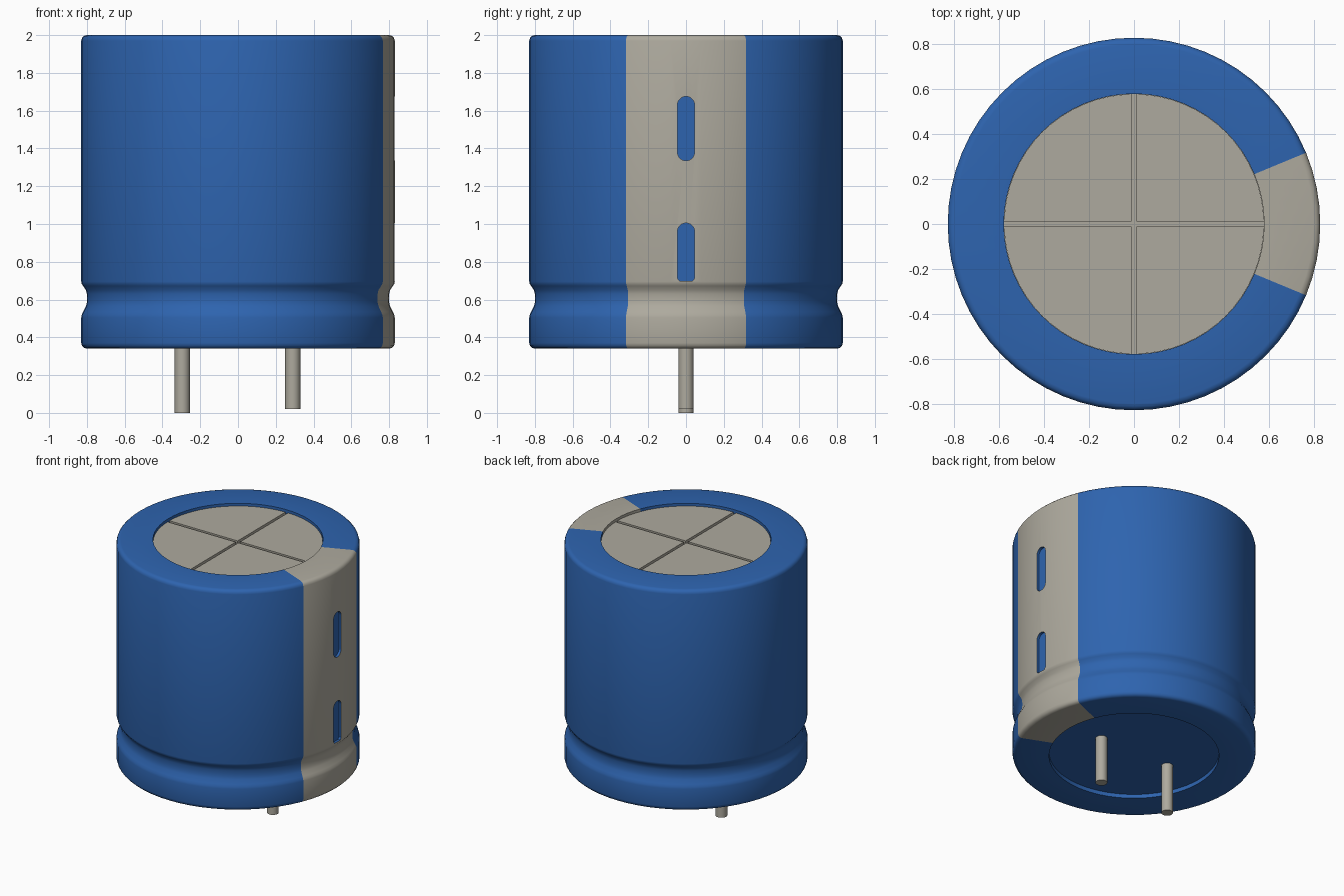
import bpy, bmesh, math
from mathutils import Matrix, Vector

cube = bpy.data.objects.get("Cube")
if cube:
    bpy.data.objects.remove(cube, do_unlink=True)


def material(name, rgb):
    m = bpy.data.materials.new(name)
    m.use_nodes = True
    m.diffuse_color = (*rgb, 1)
    m.node_tree.nodes["Principled BSDF"].inputs["Base Color"].default_value = (*rgb, 1)
    return m


BLUE = material("sleeve blue", (0.027, 0.127, 0.429))
GREY = material("warm grey", (0.423, 0.402, 0.342))
SEGMENTS = 64
STRIPE = math.radians(22.5)      # half angle of the side stripe
R, R_IN = 0.83, 0.58             # outer radius, radius of the end recesses


def add_object(name, bm, mats):
    bmesh.ops.recalc_face_normals(bm, faces=bm.faces)
    me = bpy.data.meshes.new(name)
    bm.to_mesh(me)
    bm.free()
    for m in mats:
        me.materials.append(m)
    ob = bpy.data.objects.new(name, me)
    bpy.context.collection.objects.link(ob)
    return ob


def activate(ob):
    bpy.ops.object.select_all(action='DESELECT')
    ob.select_set(True)
    bpy.context.view_layer.objects.active = ob


def smooth(ob):
    activate(ob)
    bpy.ops.object.shade_smooth_by_angle(angle=math.radians(35))


def prism(name, outline, offset, mats):
    """Extrude a flat outline of 3D points along offset."""
    bm = bmesh.new()
    face = bm.faces.new([bm.verts.new(p) for p in outline])
    out = bmesh.ops.extrude_face_region(bm, geom=[face], use_keep_orig=True)
    bmesh.ops.translate(bm, vec=Vector(offset),
                        verts=[v for v in out["geom"] if isinstance(v, bmesh.types.BMVert)])
    return add_object(name, bm, mats)


# Can body: turned profile (radius, height) with a crimp groove and end recesses
profile = [(0, 0.37), (R_IN, 0.37), (R_IN, 0.34), (0.80, 0.34), (0.815, 0.344),
           (0.826, 0.355), (R, 0.37), (R, 0.505), (0.827, 0.52), (0.82, 0.535),
           (0.805, 0.565), (0.80, 0.585), (0.799, 0.605), (0.80, 0.63), (0.805, 0.65),
           (0.82, 0.672), (0.827, 0.682), (R, 0.695), (R, 1.97), (0.826, 1.985),
           (0.815, 1.996), (0.80, 2.0), (R_IN, 2.0), (R_IN, 1.96), (0, 1.96)]
bm = bmesh.new()
verts = [bm.verts.new((r, 0, z)) for r, z in profile]
edges = [bm.edges.new(pair) for pair in zip(verts, verts[1:])]
bmesh.ops.spin(bm, geom=verts + edges, cent=(0, 0, 0), axis=(0, 0, 1),
               angle=2 * math.pi, steps=SEGMENTS, use_merge=False)
bmesh.ops.remove_doubles(bm, verts=bm.verts, dist=1e-4)
for f in bm.faces:
    c = f.calc_center_median()
    if math.hypot(c.x, c.y) < R_IN - 0.01:          # recess floors
        f.material_index = 1 if c.z > 1 else 0
    else:                                           # side stripe
        f.material_index = 1 if abs(math.atan2(c.y, c.x)) < STRIPE else 0
body = add_object("can_body", bm, [BLUE, GREY])


# Shallow rounded slots in the stripe that show the blue beneath
def slot_outline(z0, z1, round_bottom, half=0.045):
    arc = [math.pi * i / 12 for i in range(13)]
    pts = [(0.81, half * math.cos(a), z1 - half + half * math.sin(a)) for a in arc]
    if round_bottom:
        pts += [(0.81, -half * math.cos(a), z0 + half - half * math.sin(a)) for a in arc]
    else:
        pts += [(0.81, -half, z0 + 0.015), (0.81, -half + 0.012, z0),
                (0.81, half - 0.012, z0), (0.81, half, z0 + 0.015)]
    return pts


for z0, z1, rounded in ((1.335, 1.675, True), (0.697, 1.005, False)):
    cutter = prism("slot_cutter", slot_outline(z0, z1, rounded), (0.1, 0, 0), [BLUE, GREY])
    cutter.hide_render = True
    mod = body.modifiers.new("slot", 'BOOLEAN')
    mod.operation = 'DIFFERENCE'
    mod.solver = 'EXACT'
    mod.object = cutter
    activate(body)
    bpy.ops.object.modifier_apply(modifier=mod.name)
    bpy.data.objects.remove(cutter, do_unlink=True)
smooth(body)

# Vent cap: four quarter plates separated by a cross-shaped score line
GAP, CAP_R = 0.011, 0.579
lim = math.asin(GAP / CAP_R)
for q in range(4):
    turn = Matrix.Rotation(q * math.pi / 2, 3, 'Z')
    outline = [Vector((GAP, GAP, 1.955))]
    for i in range(17):
        a = lim + (math.pi / 2 - 2 * lim) * i / 16
        outline.append(Vector((CAP_R * math.cos(a), CAP_R * math.sin(a), 1.955)))
    prism(f"vent_quarter_{q + 1}", [turn @ p for p in outline], (0, 0, 0.025), [GREY])

# Terminal pins, one slightly longer than the other
for name, x, z0 in (("right_pin", -0.295, 0.0), ("left_pin", 0.29, 0.02)):
    bm = bmesh.new()
    top = 0.4
    bmesh.ops.create_cone(bm, cap_ends=True, segments=24, radius1=0.04, radius2=0.04,
                          depth=top - z0, matrix=Matrix.Translation((x, 0, (top + z0) / 2)))
    smooth(add_object(name, bm, [GREY]))
